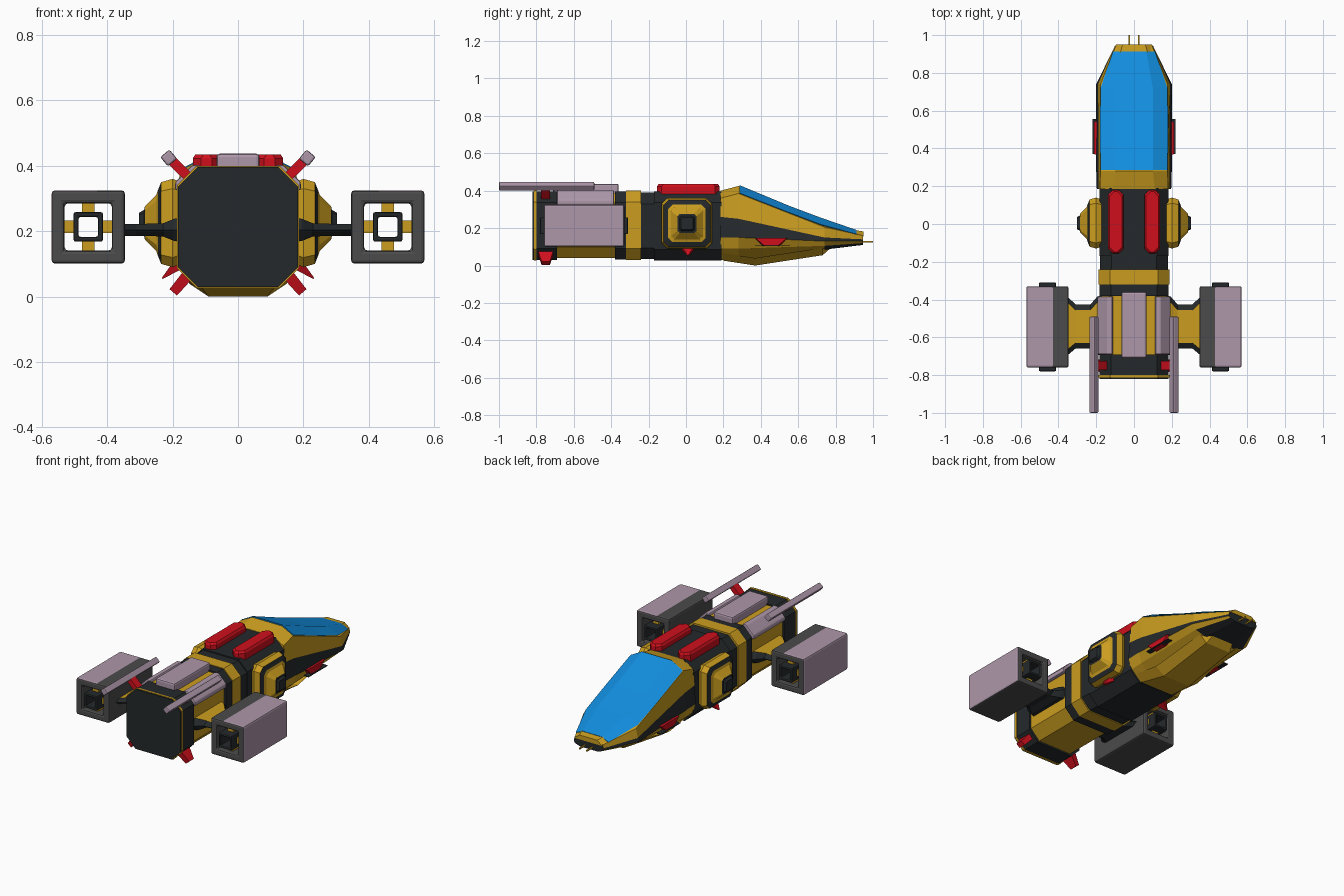
import bpy, bmesh
from math import radians, cos, sin

if "Cube" in bpy.data.objects:
    bpy.data.objects.remove(bpy.data.objects["Cube"])

COLS = {"gold": (.60, .34, .014), "dark": (.018, .022, .024), "grey": (.07, .07, .07),
        "lilac": (.42, .31, .40), "red": (.62, .005, .012), "blue": (.006, .27, .74)}
MATS = {}
for n, c in COLS.items():
    MATS[n] = bpy.data.materials.new(n)
    MATS[n].diffuse_color = (*c, 1)
KEYS = list(COLS)


def loft(name, rings, color, closed=False, mirror=False, bevel=0):
    """Skin equal-length rings; color is a name or f(row, column), row -1/-2 = end caps."""
    pick = color if callable(color) else (lambda i, j: color)
    bm = bmesh.new()
    vs = [[bm.verts.new(p) for p in r] for r in rings]
    n, m = len(rings), len(rings[0])

    def face(pts, i, j):
        bm.faces.new(pts).material_index = KEYS.index(pick(i, j))
    for i in range(n if closed else n - 1):
        a, b = vs[i], vs[(i + 1) % n]
        for j in range(m):
            k = (j + 1) % m
            face((a[j], a[k], b[k], b[j]), i, j)
    if not closed:
        face(vs[0], -1, 0)
        face(vs[-1], -2, 0)
    bmesh.ops.recalc_face_normals(bm, faces=bm.faces)
    me = bpy.data.meshes.new(name)
    bm.to_mesh(me)
    bm.free()
    for k in KEYS:
        me.materials.append(MATS[k])
    ob = bpy.data.objects.new(name, me)
    bpy.context.collection.objects.link(ob)
    if bevel:
        b = ob.modifiers.new("bevel", "BEVEL")
        b.width, b.segments = bevel, 2
        b.limit_method = "ANGLE"
    if mirror:
        ob.modifiers.new("mirror", "MIRROR")
    return ob


def octagon(y, hx, z0, z1, c):
    h = [(hx - c, z1), (hx, z1 - c), (hx, z0 + c), (hx - c, z0)]
    return [(x, y, z) for x, z in h] + [(-x, y, z) for x, z in h[::-1]]


def sym(y, half):
    return [(x, y, z) for x, z in half] + [(-x, y, z) for x, z in half[::-1]]


def rect_y(y, x0, x1, z0, z1):
    return [(x0, y, z0), (x1, y, z0), (x1, y, z1), (x0, y, z1)]


def box(name, x, y, z, color, **kw):
    return loft(name, [rect_y(v, *x, *z) for v in y], color, **kw)


def diamond_bar(name, p, q, rp, rq, color, **kw):
    """Slanted four-sided bar in the xz plane, centred at y = p[1]; r = (half y, half width)."""
    dx, dz = q[0] - p[0], q[2] - p[2]
    l = (dx * dx + dz * dz) ** .5
    nx, nz = -dz / l, dx / l
    rings = [[(c[0] + s * nx * r[1], c[1] + t * r[0], c[2] + s * nz * r[1])
              for s, t in ((-1, -1), (1, -1), (1, 1), (-1, 1))] for c, r in ((p, rp), (q, rq))]
    return loft(name, rings, color, **kw)


# Fuselage segments: y range, half width, z range, colour
segments = [("tail_cap", -.82, -.69, .183, .03, .397, "dark"),
            ("tail_trim", -.812, -.80, .187, .027, .40, "gold"),
            ("engine_body", -.70, -.37, .172, .04, .388, "gold"),
            ("rear_collar", -.38, -.315, .183, .032, .397, "dark"),
            ("gold_collar", -.32, -.24, .187, .03, .40, "gold"),
            ("front_collar", -.245, -.17, .18, .035, .39, "dark"),
            ("mid_body", -.17, .19, .183, .026, .397, "dark")]
for n, y0, y1, hx, z0, z1, c in segments:
    loft(n, [octagon(y0, hx, z0, z1, .06), octagon(y1, hx, z0, z1, .06)], c)

# Tapered nose with a dark side stripe
nose = [(.185, [(.11, .40), (.18, .36), (.187, .26), (.197, .15), (.175, .09), (.11, .03)]),
        (.28, [(.10, .425), (.178, .385), (.187, .25), (.20, .15), (.18, .09), (.11, .025)]),
        (.74, [(.10, .24), (.178, .205), (.19, .15), (.20, .13), (.17, .105), (.10, .085)]),
        (.945, [(.06, .172), (.095, .16), (.10, .14), (.10, .13), (.09, .12), (.06, .11)])]


def nose_color(i, j):
    c = j if j < 6 else 10 - j
    if i == -2 or c in (2, 5) or (c == 4 and i == 2):
        return "dark"
    return "gold"


loft("nose_hull", [sym(y, h) for y, h in nose], nose_color)

# Canopy glass
canopy = [(.285, .10, .43, .178, .388), (.55, .10, .32, .18, .284),
          (.72, .10, .256, .177, .22), (.912, .065, .19, .112, .168)]
loft("canopy", [sym(y, [(a, b), (c, d), (c * .8, d - .02)]) for y, a, b, c, d in canopy], "blue")

# Belly plate, nose whiskers and dark nose intake
belly = [(.20, .11, .026, .15), (.37, .09, .0, .15), (.73, .085, .055, .13), (.77, .07, .09, .09)]
loft("belly_plate", [sym(y, [(b, z + .04), (a, z)]) for y, a, z, b in belly], "gold")
box("whisker", (.021, .029), (.93, 1.0), (.122, .13), "gold", mirror=True)
loft("nose_lip", [sym(.90, [(.075, .19), (.11, .165)]), sym(.95, [(.06, .182), (.095, .155)])], "gold")

# Side fins on the nose
loft("nose_fin", [[(x, y, z) for y, z in ((.36 + d, .148), (.55 - d, .148), (.50 - d, .105), (.41 + d, .105))]
                  for x, d in ((.18, 0), (.212, .01))], "red", mirror=True)
box("nose_fin_blade", (.19, .22), (.37, .555), (.106, .111), "dark", mirror=True)

# Stepped side pods
def pod_ring(x, r):
    c = r * .22
    pts = [(r - c, r), (r, r - c), (r, c - r), (r - c, -r), (c - r, -r), (-r, c - r), (-r, r - c), (c - r, r)]
    return [(x, .005 + a, .225 + b) for a, b in pts]


pod_cols = ["gold", "gold", "dark", "gold", "gold", "dark", "dark"]
loft("side_pod", [pod_ring(*p) for p in ((.16, .12), (.20, .135), (.235, .125), (.245, .10),
                                         (.25, .085), (.285, .05), (.287, .04), (.302, .032))],
     lambda i, j: "dark" if i < 0 else pod_cols[i], mirror=True)
diamond_bar("pod_spike", (.175, .01, .105), (.232, .01, .055), (.04, .02), (.004, .002), "red", mirror=True)

# Red roof vents
def slab(name, x0, x1, y0, y1, z0, z1, inset, color, mirror):
    def ring(z, d):
        e = .025
        a, b, c, f = x0 + d, x1 - d, y0 + d, y1 - d
        return [(a + e, c, z), (b - e, c, z), (b, c + e, z), (b, f - e, z),
                (b - e, f, z), (a + e, f, z), (a, f - e, z), (a, c + e, z)]
    loft(name, [ring(z0, 0), ring(z1 - .012, 0), ring(z1, inset)], color, mirror=mirror)


slab("roof_vent", .055, .138, -.155, .18, .38, .435, .008, "red", True)

# Lilac top panels on the engine body
box("spine_panel", (-.066, .066), (-.71, -.36), (.37, .437), "lilac", bevel=.01)
corner = [(.105, .36), (.115, .402), (.14, .402), (.192, .35), (.192, .325), (.16, .325)]
loft("corner_panel", [[(x, y, z) for x, z in corner] for y in (-.69, -.385)], "lilac", mirror=True, bevel=.006)

# Tail guns and red struts
gun = [(cos(radians(a)) * .026, sin(radians(a)) * .026) for a in (5, 95, 185, 275)]
loft("gun_barrel", [[(.212 + a, y, .424 + b) for a, b in gun] for y in (-1.0, -.49)],
     "lilac", mirror=True, bevel=.006)
diamond_bar("gun_strut", (.14, -.75, .355), (.205, -.75, .418), (.024, .015), (.024, .015), "red", mirror=True)
diamond_bar("tail_foot", (.15, -.75, .07), (.198, -.75, .013), (.042, .018), (.022, .015), "red", mirror=True)

# Wing pylons
def wing_ring(x, y0, y1, h):
    z, b = .204, .03
    return [(x, y0, z), (x, y0 + b, z + h), (x, y1 - b, z + h), (x, y1, z), (x, y1 - b, z - h), (x, y0 + b, z - h)]


loft("wing_pylon", [wing_ring(*w) for w in ((.16, -.70, -.37, .038), (.195, -.69, -.385, .034),
                                            (.23, -.66, -.425, .02), (.31, -.66, -.425, .018),
                                            (.352, -.695, -.385, .018))],
     lambda i, j: "gold" if j == 1 else "dark", mirror=True)

# Hollow nacelles with lilac outer shell
CX, CZ = .458, .213


def tube_ring(y, r):
    return [(CX + a, y, CZ + b) for a, b in ((-r, -r), (r, -r), (r, r), (-.25 * r, r), (-r, r))]


Y0, Y1 = -.76, -.33
loft("nacelle_shell", [tube_ring(Y0, .112), tube_ring(Y1, .112), tube_ring(Y1, .072), tube_ring(Y0, .072)],
     lambda i, j: "lilac" if i == 0 and j in (1, 2) else "grey", closed=True, mirror=True, bevel=.01)
loft("nacelle_core", [tube_ring(-.78, .045), tube_ring(-.31, .045), tube_ring(-.31, .03), tube_ring(-.78, .03)],
     "dark", closed=True, mirror=True, bevel=.006)
for n, dx, dz in (("right", 1, 0), ("left", -1, 0), ("top", 0, 1), ("bottom", 0, -1)):
    x, z = CX + dx * .059, CZ + dz * .059
    box("nacelle_strut_" + n, (x - .019, x + .019), (Y0 + .03, Y1 - .03), (z - .019, z + .019), "gold", mirror=True)

for m in bpy.data.materials:
    if m.users and not m.is_grease_pencil:
        m.use_nodes = True
        m.node_tree.nodes["Principled BSDF"].inputs["Base Color"].default_value = m.diffuse_color
